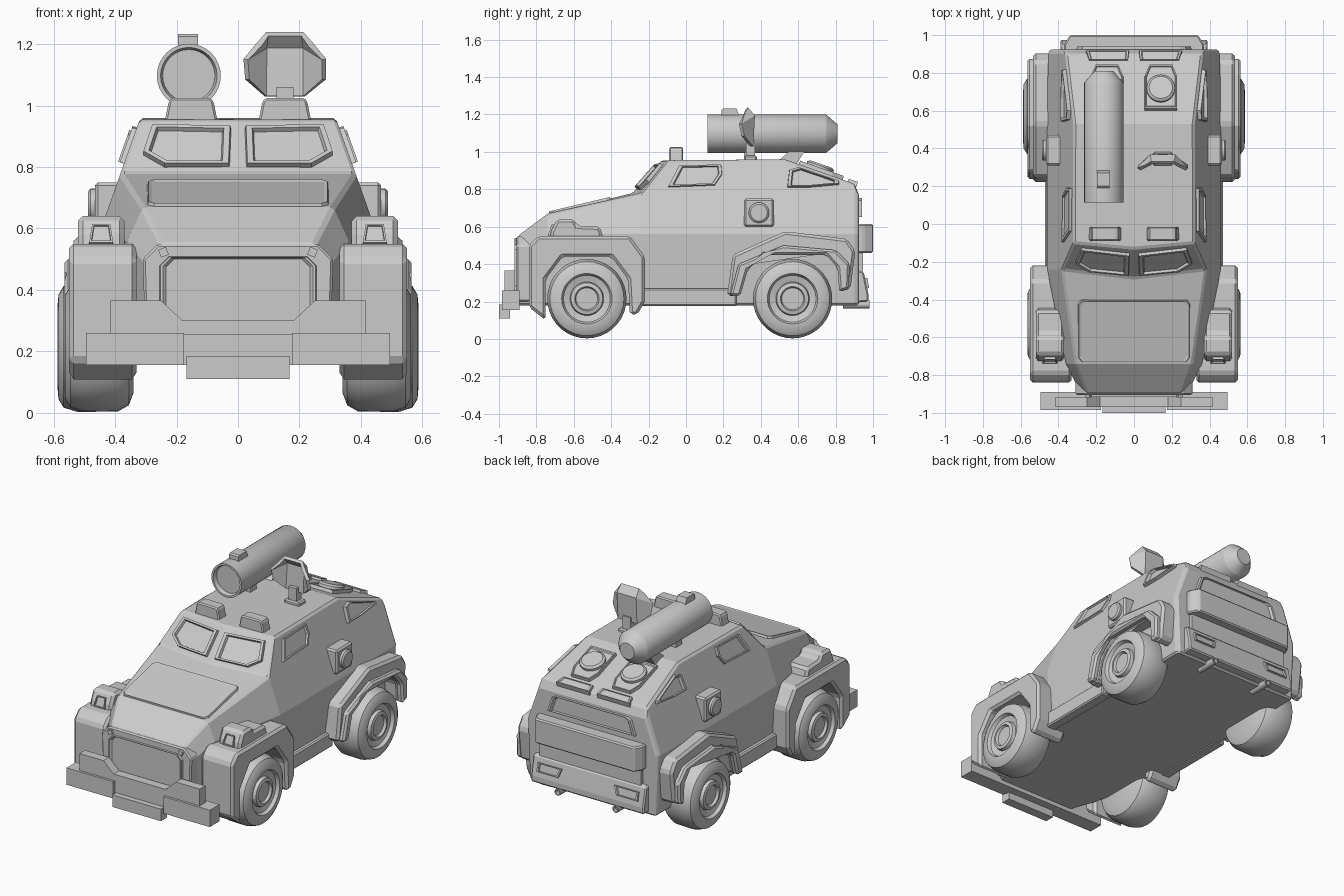
import bpy, bmesh, math
from mathutils import Vector

grey = bpy.data.materials.new("light_grey_armour")
grey.diffuse_color = (0.6, 0.6, 0.6, 1)


def build(name, verts, faces, mirror=False, bevel=0, smooth=False):
    me = bpy.data.meshes.new(name)
    bm = bmesh.new()
    vs = [bm.verts.new(v) for v in verts]
    for f in faces:
        bm.faces.new([vs[i] for i in f])
    bmesh.ops.remove_doubles(bm, verts=bm.verts, dist=1e-5)
    bmesh.ops.recalc_face_normals(bm, faces=bm.faces)
    bm.to_mesh(me)
    bm.free()
    me.materials.append(grey)
    if smooth:
        me.shade_smooth()
        me.set_sharp_from_angle(angle=math.radians(35))
    ob = bpy.data.objects.new(name, me)
    bpy.context.collection.objects.link(ob)
    if bevel:
        m = ob.modifiers.new("bevel", 'BEVEL')
        m.width, m.segments, m.limit_method = bevel, 1, 'ANGLE'
    if mirror:
        ob.modifiers.new("mirror", 'MIRROR')
    return ob


def loft(rings, closed_caps=True):
    n = len(rings[0])
    verts = [v for r in rings for v in r]
    faces = [(k*n+i, k*n+(i+1) % n, (k+1)*n+(i+1) % n, (k+1)*n+i)
             for k in range(len(rings)-1) for i in range(n)]
    if closed_caps:
        faces += [tuple(range(n)), tuple(range((len(rings)-1)*n, len(rings)*n))]
    return verts, faces


PLACE = {'X': lambda a, u, v: (a, u, v), 'Y': lambda a, u, v: (u, a, v),
         'Z': lambda a, u, v: (u, v, a)}


def prism(name, pts, axis, a, b, **kw):
    rings = [[PLACE[axis](t, u, v) for u, v in pts] for t in (a, b)]
    return build(name, *loft(rings), **kw)


def box(name, x, y, z, **kw):
    return prism(name, [(x[0], z[0]), (x[1], z[0]), (x[1], z[1]), (x[0], z[1])], 'Y', *y, **kw)


def lathe(name, profile, axis, centre=(0, 0, 0), segs=32, **kw):
    rings = [[PLACE[axis](a, max(r, 1e-4) * math.cos(2*math.pi*i/segs),
                          max(r, 1e-4) * math.sin(2*math.pi*i/segs)) for i in range(segs)]
             for a, r in profile]
    rings = [[tuple(Vector(v) + Vector(centre)) for v in r] for r in rings]
    return build(name, *loft(rings), smooth=True, **kw)


def frame(name, pts, out, h=0.015, w=0.16, depth=0.003, mirror=True):
    """Raised rim around a set-back pane, standing on a surface."""
    pts = [Vector(p) for p in pts]
    c = sum(pts, Vector()) / len(pts)
    n = (pts[1]-pts[0]).cross(pts[2]-pts[0]).normalized()
    if n.dot(Vector(out)) < 0:
        n = -n
    rings = [[p + (c-p)*k + n*d for p in pts]
             for k, d in ((0, -0.02), (0.03, h), (w, h), (w+0.04, depth))]
    return build(name, *loft(rings), mirror=mirror)


def side_x(z):
    return 0.46 - (z-0.56)*0.354


def shield_y(x, z):
    return -0.13 + 0.1*x - (0.955-z)*0.886


# armoured hull: y, floor width, belt (width, z), top (width, z), centre y shift
stations = [(-0.90, 0.27, 0.28, 0.45, 0.25, 0.55, 0), (-0.74, 0.33, 0.36, 0.56, 0.31, 0.67, 0),
            (-0.24, 0.44, 0.46, 0.56, 0.382, 0.78, -0.045), (-0.10, 0.44, 0.46, 0.56, 0.32, 0.955, -0.03),
            (0.53, 0.44, 0.46, 0.56, 0.318, 0.96, 0), (0.90, 0.44, 0.455, 0.56, 0.362, 0.83, 0),
            (0.925, 0.43, 0.445, 0.56, 0.37, 0.77, 0)]
rings = []
for y, b, m, zm, t, zt, s in stations:
    half = [(b, y, 0.18), (m, y, zm), (t, y, zt)]
    rings.append([(0, y, 0.18)] + half + [(0, y+s, zt)] + [(-p[0], p[1], p[2]) for p in reversed(half)])
build("hull", *loft(rings), bevel=0.01)
box("side_sill", (0.40, 0.47), (-0.25, 0.27), (0.175, 0.27), mirror=True, bevel=0.008)

# grille with raised surround
prism("nose_block", [(-0.3, 0.2), (0.3, 0.2), (0.31, 0.5), (0.26, 0.55), (-0.26, 0.55), (-0.31, 0.5)],
      'Y', -0.905, -0.80, bevel=0.008)
frame("grille", [(x, -0.905, z) for x, z in ((-0.26, 0.28), (0.26, 0.28), (0.26, 0.48), (0.23, 0.51),
                                              (-0.23, 0.51), (-0.26, 0.48))], (0, -1, 0), 0.012, 0.06, mirror=False)
prism("nose_bolt", [(0.225, 0.515), (0.25, 0.505), (0.26, 0.53), (0.235, 0.54)], 'Y', -0.918, -0.89, mirror=True)

# hood panel
frame("hood_panel", [(x, y, 0.672 + (y+0.74)*0.235) for x, y in
      ((-0.28, -0.735), (0.28, -0.735), (0.30, -0.71), (0.30, -0.42), (0.285, -0.40),
       (-0.285, -0.40), (-0.30, -0.42), (-0.30, -0.71))], (0, 0, 1), 0.008, 0.03, 0.004, False)

# bumper, upper guard and plate
box("bumper_end", (0.175, 0.495), (-0.985, -0.89), (0.155, 0.26), mirror=True)
box("bumper_middle", (-0.18, 0.18), (-0.965, -0.89), (0.155, 0.28))
prism("bumper_guard", [(-0.415, 0.255), (0.415, 0.255), (0.415, 0.365), (0.25, 0.365), (0.18, 0.30),
                       (-0.18, 0.30), (-0.25, 0.365), (-0.415, 0.365)], 'Y', -0.97, -0.915)
box("front_plate", (-0.168, 0.168), (-1.0, -0.94), (0.11, 0.185))

# windows
frame("windscreen", [(x, shield_y(x, z), z) for x, z in
      ((0.02, 0.925), (0.28, 0.93), (0.31, 0.84), (0.24, 0.80), (0.025, 0.80))], (0, -1, 0.5), 0.018)
frame("side_window", [(side_x(z), y, z) for y, z in
      ((-0.10, 0.81), (-0.04, 0.925), (0.19, 0.93), (0.195, 0.88), (0.155, 0.82))], (1, 0, 0), 0.014)
frame("rear_quarter_window", [(side_x(z), y, z) for y, z in
      ((0.54, 0.81), (0.55, 0.90), (0.60, 0.915), (0.82, 0.84), (0.82, 0.825), (0.66, 0.81))], (1, 0, 0), 0.02)

# side hatch with round port
prism("side_hatch", [(0.31, 0.60), (0.47, 0.60), (0.47, 0.75), (0.31, 0.75)], 'X', 0.38, 0.465,
      mirror=True, bevel=0.01)
lathe("side_port", [(0.44, 0), (0.44, 0.055), (0.48, 0.055), (0.488, 0.045), (0.488, 0)], 'X',
      (0, 0.39, 0.675), 24, mirror=True)

# front fenders with lamp housings
arch = [(-0.30, 0.13), (-0.31, 0.32), (-0.40, 0.44), (-0.66, 0.44), (-0.75, 0.32), (-0.75, 0.10)]
prism("front_fender", [(-0.84, 0.17), (-0.84, 0.50), (-0.79, 0.55), (-0.30, 0.55), (-0.22, 0.44),
                       (-0.22, 0.20), (-0.26, 0.13)] + arch, 'X', 0.33, 0.55, mirror=True, bevel=0.015)
prism("lamp_housing", [(-0.73, 0.53), (-0.72, 0.58), (-0.69, 0.64), (-0.60, 0.64), (-0.58, 0.605),
                       (-0.46, 0.60), (-0.44, 0.53)], 'X', 0.37, 0.52, mirror=True, bevel=0.015)
frame("lamp", [(0.405, -0.728, 0.55), (0.485, -0.728, 0.55), (0.475, -0.705, 0.612), (0.415, -0.705, 0.612)],
      (0, -1, 0), 0.012, 0.2)

# rear fenders: wide inner arch and outer lip
inner_arch = [(0.82, 0.25), (0.81, 0.38), (0.75, 0.45), (0.42, 0.45), (0.33, 0.37), (0.29, 0.23)]
prism("rear_fender", [(0.22, 0.23), (0.25, 0.45), (0.53, 0.575), (0.86, 0.535), (0.905, 0.47), (0.88, 0.27)]
      + inner_arch, 'X', 0.38, 0.535, mirror=True, bevel=0.015)
prism("rear_fender_lip", [(0.235, 0.23), (0.28, 0.40), (0.52, 0.50), (0.80, 0.475), (0.875, 0.40), (0.87, 0.27)]
      + inner_arch, 'X', 0.52, 0.565, mirror=True, bevel=0.012)

# wheels
tyre = [(0.34, 0), (0.34, 0.15), (0.355, 0.19), (0.39, 0.21), (0.50, 0.212), (0.545, 0.198), (0.562, 0.17),
        (0.565, 0.135), (0.545, 0.125), (0.535, 0.09), (0.555, 0.085), (0.56, 0.065), (0.545, 0.058), (0.545, 0)]
for name, y, dx in (("front_wheel", -0.53, 0), ("rear_wheel", 0.57, 0.022)):
    lathe(name, tyre, 'X', (dx, y, 0.215), 36, mirror=True)

# roof lamp boxes
prism("roof_lamp", [(0.065, 0.94), (0.24, 0.94), (0.225, 1.015), (0.215, 1.025), (0.09, 1.025), (0.08, 1.015)],
      'Y', -0.09, -0.015, mirror=True, bevel=0.008)

# rear roof hatches on the slope
slope = 0.13/0.37
for side, s in (("left", -1), ("right", 1)):
    frame(side + "_roof_hatch", [(s*x, y, 0.96 - (y-0.53)*slope) for x, y in
          ((0.055, 0.60), (0.23, 0.60), (0.23, 0.78), (0.205, 0.84), (0.08, 0.84), (0.055, 0.78))],
          (0, 0, 1), 0.02, 0.1, 0.014, False)
    lid = lathe(side + "_hatch_lid", [(-0.01, 0), (-0.01, 0.075), (0.03, 0.075), (0.04, 0.062), (0.04, 0)], 'Z', segs=24)
    lid.location = (s*0.142, 0.71, 0.897)
    lid.rotation_euler.x = -math.atan(slope)
frame("rear_roof_plate", [(x, y, 0.96 - (y-0.53)*slope) for x, y in
      ((0.025, 0.915), (0.255, 0.915), (0.24, 0.865), (0.03, 0.865))], (0, 0, 1), 0.015, 0.12, 0.01)

# launcher tube with sight and mount
lathe("launcher_tube", [(0.14, 0), (0.14, 0.085), (0.115, 0.092), (0.115, 0.104), (0.745, 0.104), (0.755, 0.098),
                        (0.81, 0.05), (0.81, 0)], 'Y', (-0.16, 0, 1.097), 32)
prism("launcher_sight", [(0.19, 1.18), (0.19, 1.225), (0.20, 1.232), (0.27, 1.232), (0.29, 1.18)], 'X', -0.195, -0.13)
prism("launcher_mount", [(0.48, 0.94), (0.56, 1.01), (0.64, 1.01), (0.58, 0.92)], 'X', -0.20, -0.12)
box("launcher_front_mount", (-0.19, -0.13), (0.31, 0.37), (0.94, 1.01))

# gun shield: flat centre with forward-swept wings, on a post
rows = [[(0.03, 0.305, 1.085), (0.09, 0.35, 1.03), (0.215, 0.35, 1.03), (0.28, 0.305, 1.085)],
        [(0.025, 0.29, 1.15), (0.09, 0.36, 1.19), (0.215, 0.36, 1.19), (0.28, 0.29, 1.15)],
        [(0.07, 0.31, 1.20), (0.095, 0.325, 1.232), (0.21, 0.325, 1.232), (0.235, 0.31, 1.20)]]
shield = build("gun_shield", [p for r in rows for p in r],
               [(r*4+i, r*4+i+1, r*4+i+5, r*4+i+4) for r in range(2) for i in range(3)])
solid = shield.modifiers.new("thickness", 'SOLIDIFY')
solid.thickness, solid.offset = 0.02, 0
box("shield_post", (0.125, 0.18), (0.32, 0.37), (0.94, 1.06))
box("shield_foot", (0.10, 0.205), (0.31, 0.38), (0.94, 0.98), bevel=0.008)

# rear end: window, storage band, lower bumper, lamps, exhausts
frame("rear_window", [(x, 0.925, z) for x, z in ((-0.31, 0.65), (0.31, 0.65), (0.28, 0.74), (0.25, 0.755),
                                                 (-0.25, 0.755), (-0.28, 0.74))], (0, 1, 0), 0.015, 0.08, mirror=False)
prism("rear_storage_band", [(-0.37, 0.90), (0.37, 0.90), (0.37, 0.95), (0.34, 1.0), (-0.34, 1.0), (-0.37, 0.95)],
      'Z', 0.46, 0.615, bevel=0.008)
box("rear_panel", (-0.35, 0.35), (0.9, 0.945), (0.36, 0.47))
prism("rear_bumper", [(0.86, 0.19), (0.975, 0.20), (0.975, 0.24), (0.95, 0.36), (0.90, 0.37)], 'X', -0.39, 0.39, bevel=0.008)
frame("rear_lamp", [(x, y, z) for x, y, z in ((0.20, 0.968, 0.27), (0.35, 0.968, 0.27), (0.35, 0.957, 0.325),
                                              (0.18, 0.957, 0.325))], (0, 1, 0), 0.012, 0.18)
prism("band_trim", [(0.08, 0.53), (0.14, 0.57), (0.22, 0.57), (0.27, 0.53), (0.22, 0.545), (0.14, 0.545)],
      'Y', 0.99, 1.0, mirror=True)
lathe("exhaust", [(0.84, 0), (0.84, 0.022), (0.98, 0.022), (0.98, 0.015), (0.96, 0.014), (0.96, 0)], 'Y',
      (0.2, 0, 0.185), 12, mirror=True)
